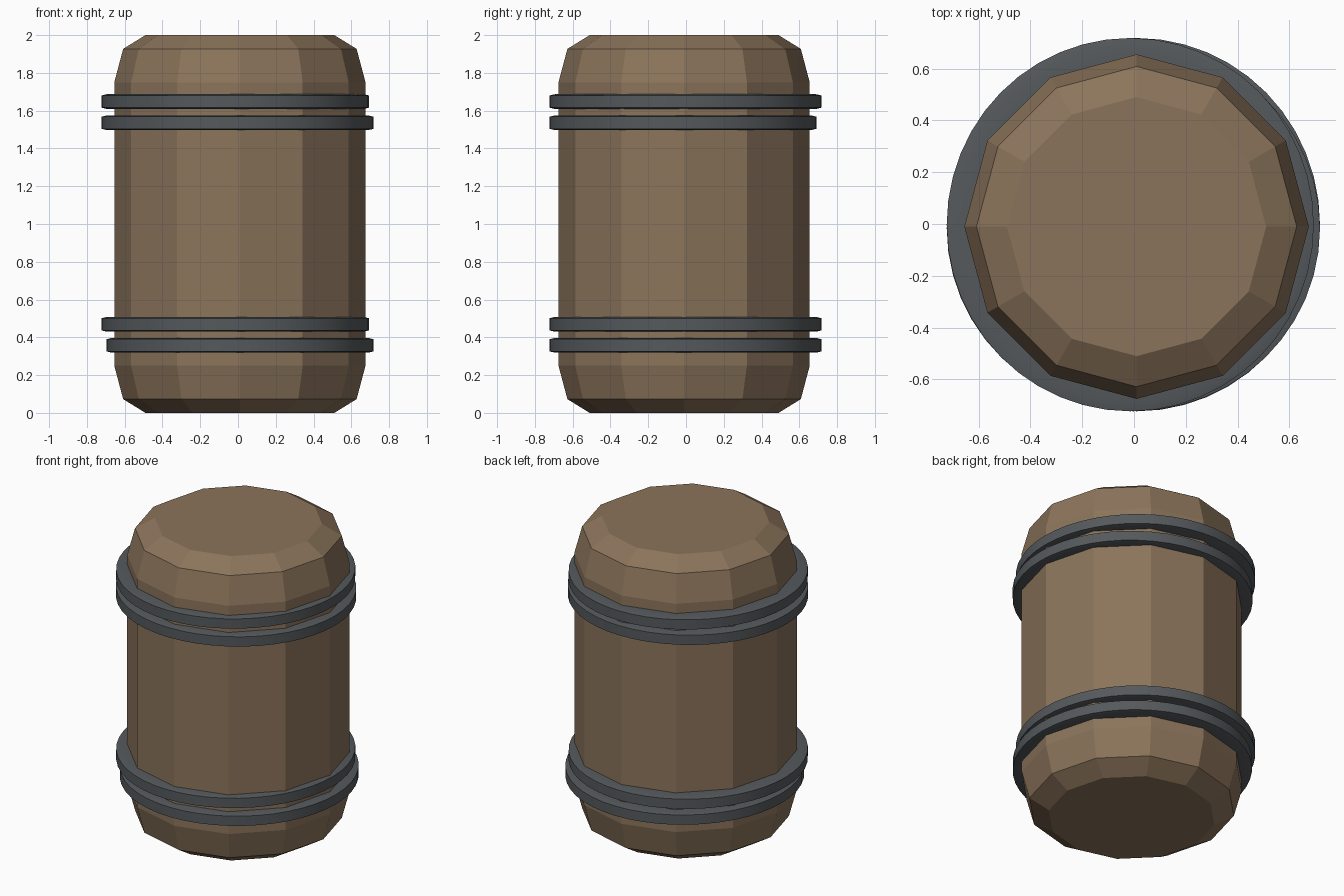
import bpy, bmesh
from math import cos, sin, tau

if "Cube" in bpy.data.objects:
    bpy.data.objects.remove(bpy.data.objects["Cube"])


def material(name, color):
    m = bpy.data.materials.new(name)
    m.diffuse_color = (*color, 1)
    m.use_nodes = True
    m.node_tree.nodes["Principled BSDF"].inputs["Base Color"].default_value = m.diffuse_color
    return m


def lathe(name, profile, sides, center, scale, mat, closed):
    """Sweep (radius, z) points around z; closed profiles make rings, open ones get end caps."""
    bm = bmesh.new()
    rows = [[bm.verts.new((center[0] + r * scale[0] * cos(tau * i / sides),
                           center[1] + r * scale[1] * sin(tau * i / sides), z))
             for i in range(sides)] for r, z in profile]
    pairs = list(zip(rows, rows[1:]))
    if closed:
        pairs.append((rows[-1], rows[0]))
    else:
        bm.faces.new(rows[0][::-1])
        bm.faces.new(rows[-1])
    for a, b in pairs:
        for i in range(sides):
            j = (i + 1) % sides
            bm.faces.new((a[i], a[j], b[j], b[i]))
    bmesh.ops.recalc_face_normals(bm, faces=bm.faces[:])
    me = bpy.data.meshes.new(name)
    bm.to_mesh(me)
    bm.free()
    me.materials.append(mat)
    ob = bpy.data.objects.new(name, me)
    bpy.context.collection.objects.link(ob)
    return ob


wood = material("wood", (0.26, 0.175, 0.105))
iron = material("iron", (0.09, 0.1, 0.107))

# Twelve-sided barrel body, mirrored about mid height
half = [(0.50, 0.0), (0.618, 0.073), (0.665, 0.25)]
body = half + [(r, 2 - z) for r, z in reversed(half)]
lathe("barrel_body", body, 12, (0.01, -0.01), (1, 1), wood, False)

# Four slightly uneven hoops: z centre, x/y extents
hoops = [
    ("hoop_top_upper", 1.648, (-0.723, 0.694), (-0.723, 0.718)),
    ("hoop_top_lower", 1.536, (-0.723, 0.718), (-0.723, 0.691)),
    ("hoop_bottom_upper", 0.469, (-0.723, 0.694), (-0.723, 0.718)),
    ("hoop_bottom_lower", 0.358, (-0.697, 0.718), (-0.723, 0.718)),
]
for name, z, xs, ys in hoops:
    profile = [(0.86, z - 0.039), (0.96, z - 0.039), (1, z - 0.032),
               (1, z + 0.032), (0.96, z + 0.039), (0.86, z + 0.039)]
    ob = lathe(name, profile, 48, (sum(xs) / 2, sum(ys) / 2),
               ((xs[1] - xs[0]) / 2, (ys[1] - ys[0]) / 2), iron, True)
    bpy.ops.object.select_all(action='DESELECT')
    ob.select_set(True)
    bpy.context.view_layer.objects.active = ob
    bpy.ops.object.shade_smooth_by_angle(angle=0.5)
